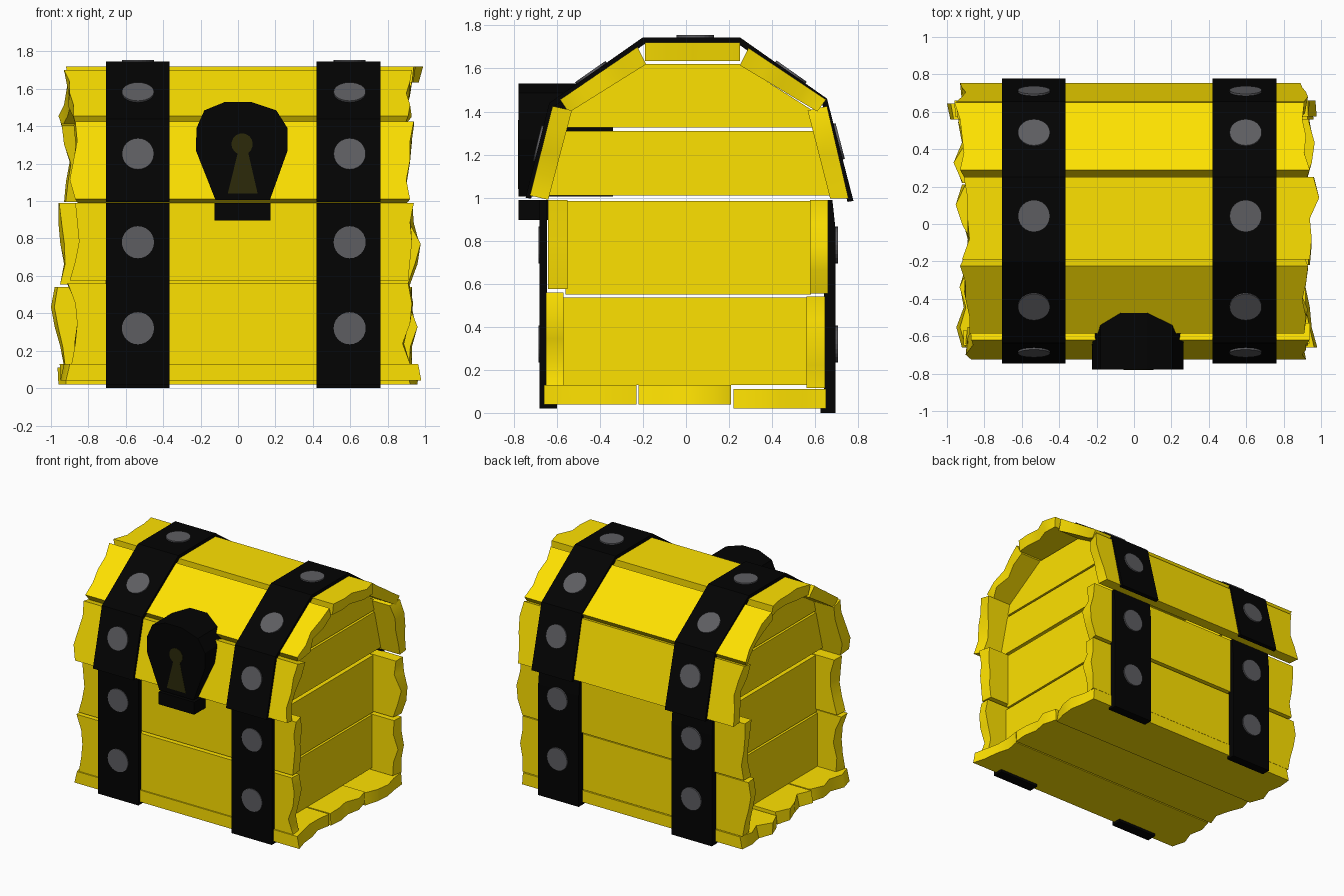
import bpy, bmesh, random
from math import sin, cos, radians
from mathutils import Vector

if "Cube" in bpy.data.objects:
    bpy.data.objects.remove(bpy.data.objects["Cube"])

random.seed(4)

def material(name, rgb):
    m = bpy.data.materials.new(name)
    m.diffuse_color = (*rgb, 1)
    m.use_nodes = True
    m.node_tree.nodes["Principled BSDF"].inputs["Base Color"].default_value = m.diffuse_color
    return m

WOOD = material("yellow_wood", (1.0, 0.76, 0.0))
IRON = material("black_iron", (0.001, 0.001, 0.001))
STEEL = material("grey_steel", (0.11, 0.11, 0.12))
HOLE = material("keyhole_dark", (0.025, 0.023, 0.003))

def finish(name, bm, mat):
    bmesh.ops.recalc_face_normals(bm, faces=bm.faces)
    me = bpy.data.meshes.new(name)
    bm.to_mesh(me)
    bm.free()
    me.materials.append(mat)
    ob = bpy.data.objects.new(name, me)
    bpy.context.collection.objects.link(ob)
    return ob

def prism(name, pts, a, b, mat, axis="x"):
    """Extrude a 2D outline from a to b: (y, z) along x, or (x, z) along y."""
    bm = bmesh.new()
    place = (lambda p, d: (d, p[0], p[1])) if axis == "x" else (lambda p, d: (p[0], d, p[1]))
    r0 = [bm.verts.new(place(p, a)) for p in pts]
    r1 = [bm.verts.new(place(p, b)) for p in pts]
    n = len(pts)
    for i in range(n):
        j = (i + 1) % n
        bm.faces.new((r0[i], r0[j], r1[j], r1[i]))
    bm.faces.new(r0)
    bm.faces.new(r1)
    return finish(name, bm, mat)

def plank(name, outer, inner, left, right):
    """Board along x; its ragged ends follow the left and right x values."""
    bm = bmesh.new()
    n = len(left)
    rows = []
    for i in range(n):
        t = i / (n - 1)
        o = Vector(outer[0]).lerp(Vector(outer[1]), t)
        q = Vector(inner[0]).lerp(Vector(inner[1]), t)
        jit = lambda: random.uniform(-0.025, 0.01)
        rows.append([bm.verts.new(c) for c in (
            (left[i], *o), (right[i], *o),
            (right[i] + jit(), *q), (left[i] - jit(), *q))])
    for a, b in zip(rows, rows[1:]):
        for k in range(4):
            m = (k + 1) % 4
            bm.faces.new((a[k], a[m], b[m], b[k]))
    bm.faces.new(rows[0])
    bm.faces.new(rows[-1])
    ob = finish(name, bm, WOOD)
    ob.select_set(True)
    bpy.context.view_layer.objects.active = ob

# Floor boards
plank("floor_front", [(-.66, .04), (-.23, .04)], [(-.66, .13), (-.23, .13)],
      (-.92, -.95, -.91, -.93, -.9), (.98, .95, .94, .91, .93))
plank("floor_middle", [(-.22, .04), (.21, .04)], [(-.22, .13), (.21, .13)],
      (-.92, -.88, -.91, -.95, -.92), (.94, .95, .93, .95, .92))
plank("floor_back", [(.22, .02), (.65, .02)], [(.22, .11), (.65, .11)],
      (-.92, -.96, -.92, -.94, -.93), (.92, .95, .96, .94, .93))

# Front and back wall boards
plank("front_wall_lower", [(-.65, .13), (-.65, .56)], [(-.57, .13), (-.57, .56)],
      (-.89, -.87, -.86, -.87, -.91), (.92, .88, .92, .93, .91))
plank("front_wall_upper", [(-.64, .575), (-.64, .99)], [(-.55, .575), (-.55, .99)],
      (-.9, -.87, -.85, -.86, -.87), (.91, .92, .93, .92, .94))
plank("back_wall_lower", [(.645, .115), (.645, .54)], [(.56, .115), (.56, .54)],
      (-.93, -.95, -.98, -1.0, -.98), (.93, .93, .95, .93, .93))
plank("back_wall_upper", [(.66, .555), (.66, .99)], [(.575, .555), (.575, .99)],
      (-.95, -.93, -.95, -.96, -.96), (.92, .96, .97, .94, .93))

# Lid boards
plank("lid_front_lower", [(-.725, 1.01), (-.62, 1.425)], [(-.64, .99), (-.53, 1.405)],
      (-.87, -.9, -.88, -.86, -.87), (.92, .9, .92, .92, .94))
plank("lid_front_slope", [(-.585, 1.455), (-.225, 1.7)], [(-.545, 1.395), (-.185, 1.62)],
      (-.88, -.88, -.9, -.9, -.93), (.91, .92, .9, .92, .93))
plank("lid_top", [(-.19, 1.72), (.25, 1.72)], [(-.19, 1.635), (.25, 1.635)],
      (-.92, -.88, -.89, -.89, -.91), (.94, .95, .94, .99, .96))
plank("lid_back_slope", [(.29, 1.695), (.65, 1.455)], [(.25, 1.615), (.61, 1.4)],
      (-.93, -.91, -.92, -.93, -.96), (.94, .91, .92, .9, .91))
plank("lid_back_lower", [(.655, 1.425), (.755, .995)], [(.565, 1.405), (.67, .995)],
      (-.95, -.92, -.9, -.92, -.93), (.91, .93, .92, .9, .89))
bpy.ops.object.shade_smooth_by_angle(angle=radians(35))

# End panels, set in behind the ragged board ends
ends = {
    "lower": [(-.57, .13), (.57, .13), (.57, .535), (-.57, .535)],
    "upper": [(-.56, .55), (.58, .55), (.58, .985), (-.56, .985)],
    "lid_lower": [(-.64, 1.01), (.67, 1.01), (.595, 1.31), (-.56, 1.31)],
    "lid_upper": [(-.555, 1.325), (.59, 1.325), (.58, 1.41), (.25, 1.62),
                  (-.19, 1.62), (-.54, 1.4)],
}
for side, x0, x1 in (("left", -.71, -.63), ("right", .66, .74)):
    for part, pts in ends.items():
        prism(f"{side}_end_{part}", pts, x0, x1, WOOD)

# Iron straps
lid_outer = [(-.745, 1.0), (-.635, 1.44), (-.2, 1.745), (.25, 1.745), (.655, 1.46), (.778, .985)]
lid_inner = [(.75, .98), (.63, 1.445), (.24, 1.715), (-.19, 1.715), (-.61, 1.425), (-.72, .995)]
front_strap = [(-.68, .02), (-.68, .99), (-.645, .99), (-.645, .04), (-.6, .04), (-.6, .02)]
back_strap = [(.695, 0), (.695, .85), (.68, .99), (.65, .99), (.64, .72), (.64, .025), (.625, .025), (.625, 0)]

def rivet(name, x, y, z, ny, nz, out):
    n = Vector((0, ny, nz)).normalized()
    u, v = Vector((1, 0, 0)), n.cross(Vector((1, 0, 0)))
    base = Vector((x, y, z))
    bm = bmesh.new()
    rings = []
    for d in (-0.01, out):
        rings.append([bm.verts.new(base + n * d + 0.086 * (
            u * cos(radians(a)) + v * sin(radians(a)))) for a in range(0, 360, 15)])
    lo, hi = rings
    for i in range(24):
        j = (i + 1) % 24
        bm.faces.new((lo[i], lo[j], hi[j], hi[i]))
    bm.faces.new(lo)
    bm.faces.new(hi)
    finish(name, bm, STEEL)

for side, x0, x1, xc in (("left", -.705, -.365, -.535), ("right", .42, .762, .597)):
    prism(f"{side}_lid_strap", lid_outer + lid_inner, x0, x1, IRON)
    prism(f"{side}_front_strap", front_strap, x0, x1, IRON)
    prism(f"{side}_back_strap", back_strap, x0, x1, IRON)
    # One rivet per strap facet on the lid, two on each wall
    for i, t in enumerate((.57, .45, .54, .58, .42)):
        a, b = Vector(lid_outer[i]), Vector(lid_outer[i + 1])
        p, d = a.lerp(b, t), b - a
        rivet(f"{side}_lid_rivet_{i + 1}", xc, p.x, p.y, -d.y, d.x, .01)
    for part, z in (("lower", .32), ("upper", .78)):
        rivet(f"{side}_front_rivet_{part}", xc, -.68, z, -1, 0, .006)
        rivet(f"{side}_back_rivet_{part}", xc, .692, z, 1, 0, .014)

# Lock body, latch and keyhole
lock = [(-.12, 1.005), (-.225, 1.27), (-.222, 1.39), (-.18, 1.485), (-.07, 1.53),
        (.07, 1.53), (.205, 1.485), (.265, 1.39), (.265, 1.27), (.17, 1.005)]
prism("lock_body", lock, -.778, -.34, IRON, "y")
prism("lock_latch", [(-.125, .895), (.175, .895), (.175, .99), (-.125, .99)], -.778, -.6, IRON, "y")
keyhole = [(-.055, 1.04)] + [(.022 + .057 * cos(radians(a)), 1.305 + .057 * sin(radians(a)))
                             for a in range(245, -66, -20)] + [(.105, 1.04)]
prism("keyhole", keyhole, -.78, -.76, HOLE, "y")
